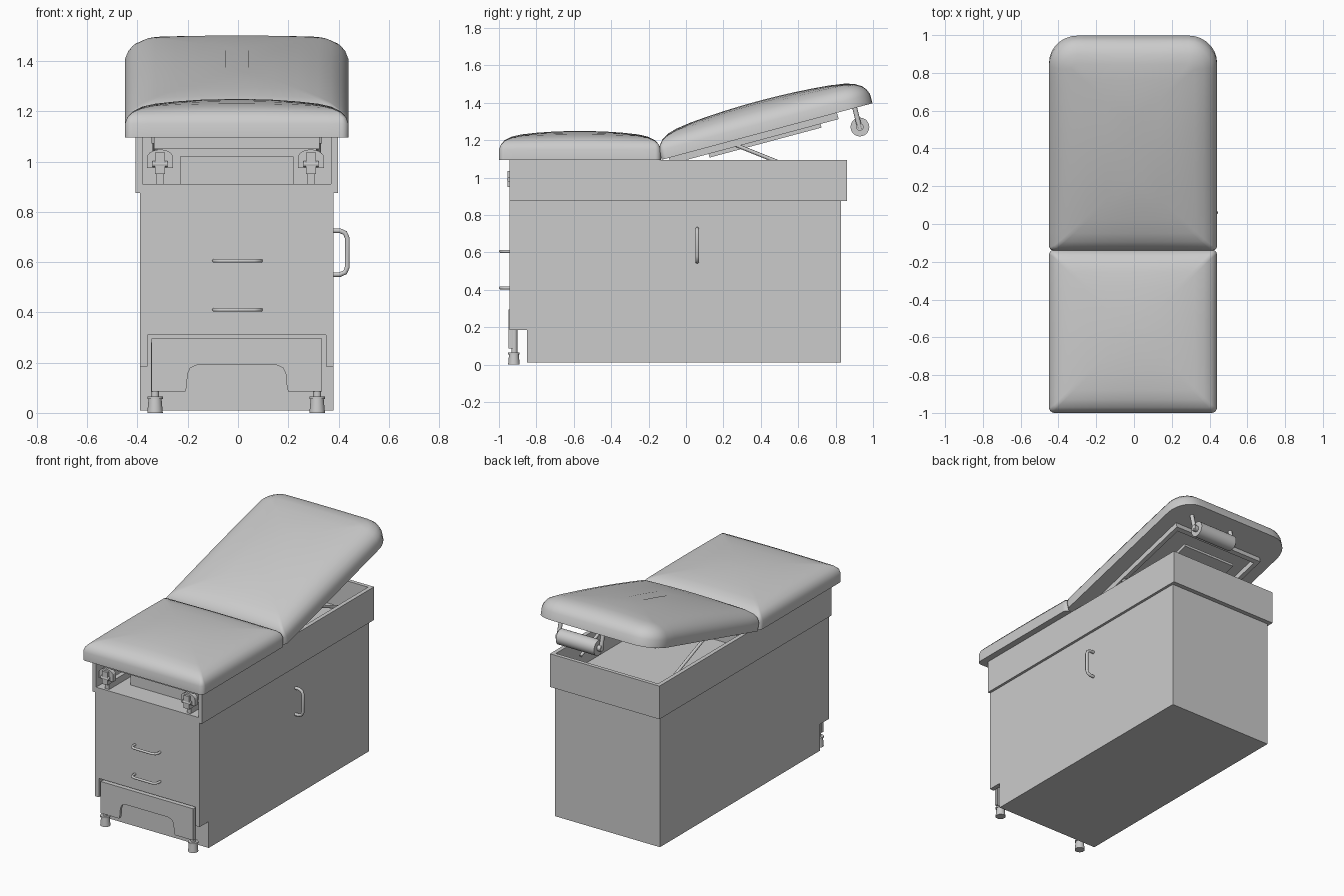
import bpy, bmesh, math
from mathutils import Matrix, Vector

if "Cube" in bpy.data.objects:
    bpy.data.objects.remove(bpy.data.objects["Cube"])

grey = bpy.data.materials.new("light_grey")
grey.use_nodes = True
grey.diffuse_color = (0.6, 0.6, 0.6, 1)
grey.node_tree.nodes["Principled BSDF"].inputs["Base Color"].default_value = (0.6, 0.6, 0.6, 1)

HINGE = Matrix.Translation((0, -0.13, 1.095)) @ Matrix.Rotation(math.radians(15), 4, 'X')
CX = -0.005


def finish(name, bm, smooth=False, matrix=None):
    bmesh.ops.recalc_face_normals(bm, faces=bm.faces)
    mesh = bpy.data.meshes.new(name)
    bm.to_mesh(mesh)
    bm.free()
    mesh.materials.append(grey)
    obj = bpy.data.objects.new(name, mesh)
    bpy.context.collection.objects.link(obj)
    if matrix:
        obj.matrix_world = matrix
    if smooth:
        select(obj)
        bpy.ops.object.shade_smooth_by_angle(angle=math.radians(40))
    return obj


def select(obj):
    bpy.ops.object.select_all(action='DESELECT')
    obj.select_set(True)
    bpy.context.view_layer.objects.active = obj


def box(name, x, y, z, matrix=None):
    bm = bmesh.new()
    bmesh.ops.create_cube(bm, size=1)
    for v in bm.verts:
        v.co = [lo + (c + 0.5) * (hi - lo) for c, (lo, hi) in zip(v.co, (x, y, z))]
    return finish(name, bm, matrix=matrix)


def extrude(name, points, offset):
    bm = bmesh.new()
    face = bm.faces.new([bm.verts.new(p) for p in points])
    new = bmesh.ops.extrude_face_region(bm, geom=[face])["geom"]
    bmesh.ops.translate(bm, vec=offset, verts=[g for g in new if isinstance(g, bmesh.types.BMVert)])
    return finish(name, bm)


def cut(obj, *ranges):
    cutter = box("cutter", *ranges)
    cutter.hide_render = True
    mod = obj.modifiers.new("cut", 'BOOLEAN')
    mod.operation, mod.solver, mod.object = 'DIFFERENCE', 'EXACT', cutter
    select(obj)
    bpy.ops.object.modifier_apply(modifier=mod.name)
    bpy.data.objects.remove(cutter)


def rod(name, a, b, r1, r2=None, sides=20):
    a, b = Vector(a), Vector(b)
    bm = bmesh.new()
    bmesh.ops.create_cone(bm, cap_ends=True, segments=sides, radius1=r1,
                          radius2=r1 if r2 is None else r2, depth=(b - a).length)
    turn = (b - a).to_track_quat('Z', 'Y').to_matrix().to_4x4()
    return finish(name, bm, True, Matrix.Translation((a + b) / 2) @ turn)


def handle(name, start, end, out, radius):
    # rounded pull: two short legs joined by a bar
    s, e, o = Vector(start), Vector(end), Vector(out)
    along = (e - s).normalized() * o.length * 0.5
    path = [s, s + o * 0.5, s + o * 0.85 + along * 0.3, s + o + along,
            e + o - along, e + o * 0.85 - along * 0.3, e + o * 0.5, e]
    curve = bpy.data.curves.new(name, 'CURVE')
    curve.dimensions = '3D'
    curve.bevel_depth, curve.bevel_resolution = radius, 3
    spline = curve.splines.new('POLY')
    spline.points.add(len(path) - 1)
    for p, co in zip(spline.points, path):
        p.co = (*co, 1)
    curve.materials.append(grey)
    obj = bpy.data.objects.new(name, curve)
    bpy.context.collection.objects.link(obj)
    select(obj)
    bpy.ops.object.convert(target='MESH')
    bpy.ops.object.shade_smooth_by_angle(angle=math.radians(50))


def outline(hx, y0, y1, near, far):
    # rounded rectangle with evenly divided sides
    pts = []
    corners = [(1, 1, far), (-1, 1, far), (-1, -1, near), (1, -1, near)]
    for k, (sx, sy, r) in enumerate(corners):
        c = Vector((sx * (hx - r), y1 - r if sy > 0 else y0 + r))
        for i in range(8):
            a = math.pi / 2 * (k + i / 7)
            pts.append(c + Vector((math.cos(a), math.sin(a))) * r)
    full = []
    for i, p in enumerate(pts):
        full.append(p)
        if i % 8 == 7:
            q = pts[(i + 1) % len(pts)]
            full += [p.lerp(q, t / 12) for t in range(1, 12)]
    return full


def cushion(name, hx, y0, y1, near, far, rim, crown, matrix):
    bm = bmesh.new()
    rings = []
    for d, h in rim:
        ring = []
        for p in outline(hx - d, y0 + d, y1 - d, max(near - d, 0.015), max(far - d, 0.015)):
            v = (2 * p.y - y0 - y1) / (y1 - y0)
            dome = crown * (1 - (p.x / hx) ** 2) * (1 - v * v) if d else 0
            ring.append(bm.verts.new((p.x, p.y, h + dome)))
        rings.append(ring)
    for a, b in zip(rings, rings[1:]):
        for i in range(len(a)):
            j = (i + 1) % len(a)
            bm.faces.new((a[i], a[j], b[j], b[i]))
    bm.faces.new(rings[0])
    bm.faces.new(rings[-1])
    finish(name, bm, True, matrix)


# cabinet with a toe notch and a bay for the step
side = [(-0.945, 0.185), (-0.85, 0.185), (-0.85, 0.01), (0.83, 0.01), (0.83, 0.876), (-0.945, 0.876)]
cabinet = extrude("cabinet", [(-0.39, y, z) for y, z in side], (0.77, 0, 0))
cut(cabinet, (-0.36, 0.35), (-1.1, -0.85), (0.1, 0.31))

# open-topped collar
collar = box("collar", (-0.407, 0.397), (-0.945, 0.86), (0.875, 1.095))
cut(collar, (-0.38, 0.37), (-1.1, 0.835), (0.91, 1.3))
box("inner_tray", (-0.23, 0.22), (-0.8, -0.2), (0.91, 1.02))
box("seat_crossbar", (-0.335, 0.325), (-0.93, -0.9), (1.05, 1.095))

# upholstery
seat_rim = [(0, 0), (0, 0.055), (0.01, 0.08), (0.03, 0.1), (0.07, 0.115), (0.12, 0.121),
            (0.2, 0.123), (0.3, 0.124), (0.4, 0.124)]
back_rim = [(0, 0), (0, 0.05), (0.01, 0.075), (0.03, 0.098), (0.07, 0.117), (0.12, 0.125),
            (0.2, 0.128), (0.3, 0.128), (0.4, 0.128)]
cushion("seat_cushion", 0.445, -1, -0.135, 0.03, 0.03, seat_rim, 0.03,
        Matrix.Translation((CX, 0, 1.095)))
cushion("back_cushion", 0.445, 0, 1.167, 0.03, 0.15, back_rim, 0.042,
        Matrix.Translation((CX, 0, 0)) @ HINGE)

# frame beneath the backrest
for s, label in ((-1, "right"), (1, "left")):
    x = CX + s * 0.325
    box(label + "_back_rail", (x - 0.015, x + 0.015), (0.04, 0.97), (-0.035, 0), HINGE)
    rod(label + "_support_strut", (x, 0.25, 1.18), (x, 0.65, 1.02), 0.01, sides=12)
box("back_crossbar", (-0.34, 0.33), (0.94, 0.97), (-0.035, 0), HINGE)
box("back_plate", (-0.2, 0.19), (0.25, 0.87), (-0.055, -0.034), HINGE)
box("back_plate_spacer", (-0.15, 0.14), (0.3, 0.8), (-0.035, 0), HINGE)

# paper roll on two hangers
rod("paper_roll", (-0.01, 0.93, 1.27), (0.27, 0.93, 1.27), 0.05, sides=32)
rod("roll_spindle", (-0.035, 0.93, 1.27), (0.295, 0.93, 1.27), 0.02)
for x in (-0.025, 0.285):
    rod("roll_hanger", (x, 0.9, 1.38), (x, 0.93, 1.26), 0.013, sides=12)

# pulls
for z in (0.41, 0.605):
    handle("drawer_handle", (-0.095, -0.94, z), (0.09, -0.94, z), (0, -0.052, 0), 0.008)
handle("door_handle", (0.375, 0.06, 0.55), (0.375, 0.06, 0.725), (0.06, 0, 0), 0.01)

# pull-out step with an arched front
half = [(0.34, 0.295), (0.34, 0.085), (0.205, 0.085), (0.2, 0.1), (0.195, 0.155), (0.185, 0.178), (0.16, 0.19)]
front = half + [(-x, z) for x, z in reversed(half)]
extrude("step_front", [(CX + x, -0.948, z) for x, z in front], (0, 0.02, 0))
box("step_top", (-0.345, 0.335), (-0.93, -0.852), (0.275, 0.295))
for x in (-0.33, 0.315):
    rod("step_post", (x, -0.918, 0.05), (x, -0.918, 0.28), 0.016)
    rod("step_foot", (x, -0.92, 0), (x, -0.92, 0.055), 0.031, 0.026)
    rod("step_foot_collar", (x, -0.92, 0.055), (x, -0.92, 0.065), 0.031)

# folded footrests in the front opening
for x in (-0.31, 0.29):
    cup = [(x + 0.052 * math.cos(a), -0.94, 1.015 + 0.033 * math.sin(a))
           for a in (math.pi * i / 10 for i in range(11))]
    cup += [(x - 0.052, -0.94, 0.975), (x + 0.052, -0.94, 0.975)]
    extrude("footrest_cup", cup, (0, 0.03, 0))
    box("footrest_hinge", (x - 0.02, x + 0.02), (-0.955, -0.9), (0.95, 1.035))
    box("footrest_arm", (x - 0.015, x + 0.015), (-0.93, -0.45), (0.911, 0.955))
    rod("footrest_pin", (x - 0.03, -0.945, 0.99), (x + 0.03, -0.945, 0.99), 0.012)
